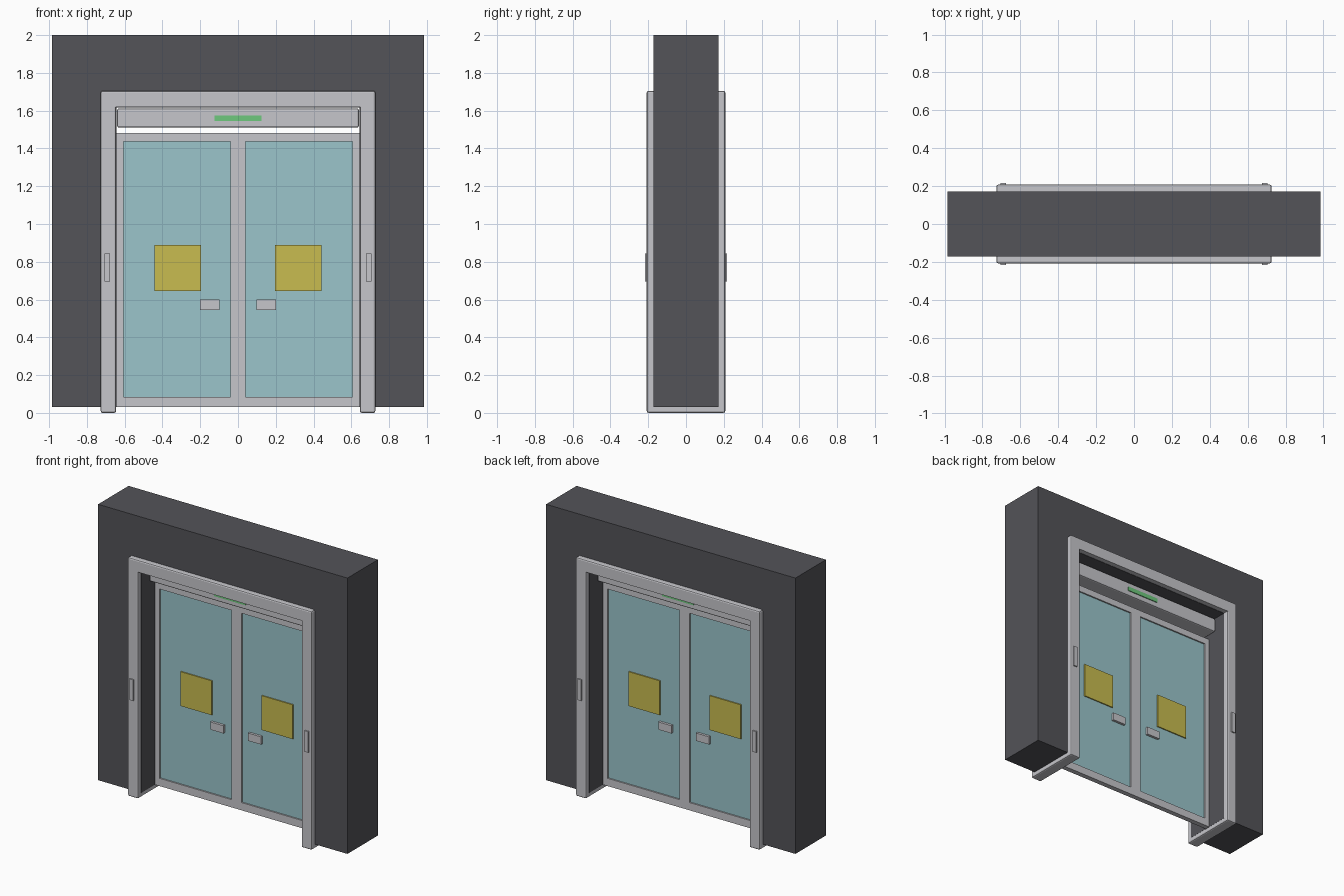
import bpy, bmesh

if "Cube" in bpy.data.objects:
    bpy.data.objects.remove(bpy.data.objects["Cube"])


def mat(name, rgb):
    m = bpy.data.materials.new(name)
    m.diffuse_color = (*rgb, 1)
    m.use_nodes = True
    m.node_tree.nodes["Principled BSDF"].inputs["Base Color"].default_value = m.diffuse_color
    return m


WALL = mat("dark_wall", (0.087, 0.087, 0.098))
METAL = mat("light_metal", (0.565, 0.565, 0.597))
GLASS = mat("teal_glass", (0.328, 0.558, 0.597))
YELLOW = mat("yellow_panel", (0.578, 0.503, 0.08))
GREEN = mat("green_light", (0.156, 0.578, 0.205))


def finish(name, bm, material):
    bmesh.ops.recalc_face_normals(bm, faces=bm.faces)
    me = bpy.data.meshes.new(name)
    bm.to_mesh(me)
    bm.free()
    me.materials.append(material)
    ob = bpy.data.objects.new(name, me)
    bpy.context.collection.objects.link(ob)
    return ob


def extrude_y(bm, depth):
    """Thicken flat faces lying at y = -depth through to y = +depth."""
    ext = bmesh.ops.extrude_face_region(bm, geom=bm.faces[:])
    verts = [g for g in ext["geom"] if isinstance(g, bmesh.types.BMVert)]
    bmesh.ops.translate(bm, verts=verts, vec=(0, 2 * depth, 0))


def box(name, material, x, z, depth, bevel=0, sharp_z=None):
    """Box centred on y = 0; edges at height sharp_z stay unbevelled."""
    bm = bmesh.new()
    x0, x1 = sorted(x)
    z0, z1 = z
    bm.faces.new([bm.verts.new((px, -depth, pz))
                  for px, pz in ((x0, z0), (x1, z0), (x1, z1), (x0, z1))])
    extrude_y(bm, depth)
    if bevel:
        edges = [e for e in bm.edges
                 if not all(abs(v.co.z - (sharp_z or -9)) < 1e-5 for v in e.verts)]
        bmesh.ops.bevel(bm, geom=edges, offset=bevel, segments=2,
                        profile=0.5, affect='EDGES')
    return finish(name, bm, material)


def ring(name, material, outer, inner, depth):
    """Rectangular frame; outer and inner are (x0, x1, z0, z1)."""
    bm = bmesh.new()
    loops = [[bm.verts.new((px, -depth, pz))
              for px, pz in ((a, c), (b, c), (b, d), (a, d))]
             for a, b, c, d in (outer, inner)]
    o, i = loops
    for k in range(4):
        n = (k + 1) % 4
        bm.faces.new((o[k], o[n], i[n], i[k]))
    extrude_y(bm, depth)
    return finish(name, bm, material)


# Wall with the door opening
bm = bmesh.new()
profile = [(-0.985, 0.03), (-0.644, 0.03), (-0.644, 1.618), (0.644, 1.618),
           (0.644, 0.03), (0.985, 0.03), (0.985, 2.0), (-0.985, 2.0)]
bm.faces.new([bm.verts.new((x, -0.172, z)) for x, z in profile])
extrude_y(bm, 0.172)
finish("wall", bm, WALL)

# Header of the surround, and the door operator beam below it
box("header", METAL, (-0.727, 0.727), (1.62, 1.705), 0.208, 0.01, sharp_z=1.62)
box("operator_beam", METAL, (-0.64, 0.64), (1.51, 1.612), 0.088, 0.01)
box("exit_light", GREEN, (-0.125, 0.125), (1.545, 1.575), 0.094)

for s, side in ((-1, "left"), (1, "right")):
    # Jamb and its push switch, both showing on front and back
    box(side + "_jamb", METAL, (s * 0.645, s * 0.727), (0, 1.62), 0.208, 0.01, sharp_z=1.62)
    box(side + "_switch", METAL, (s * 0.677, s * 0.706), (0.695, 0.845), 0.217)
    # Door leaf
    x0, x1 = sorted((0, s * 0.645))
    g0, g1 = sorted((s * 0.04, s * 0.607))
    ring(side + "_door_frame", METAL, (x0, x1, 0.03, 1.483), (g0, g1, 0.085, 1.437), 0.018)
    box(side + "_door_glass", GLASS, (g0, g1), (0.085, 1.437), 0.008)
    box(side + "_door_panel", YELLOW, (s * 0.197, s * 0.443), (0.645, 0.89), 0.016)
    box(side + "_door_handle", METAL, (s * 0.097, s * 0.2), (0.545, 0.6), 0.026)
